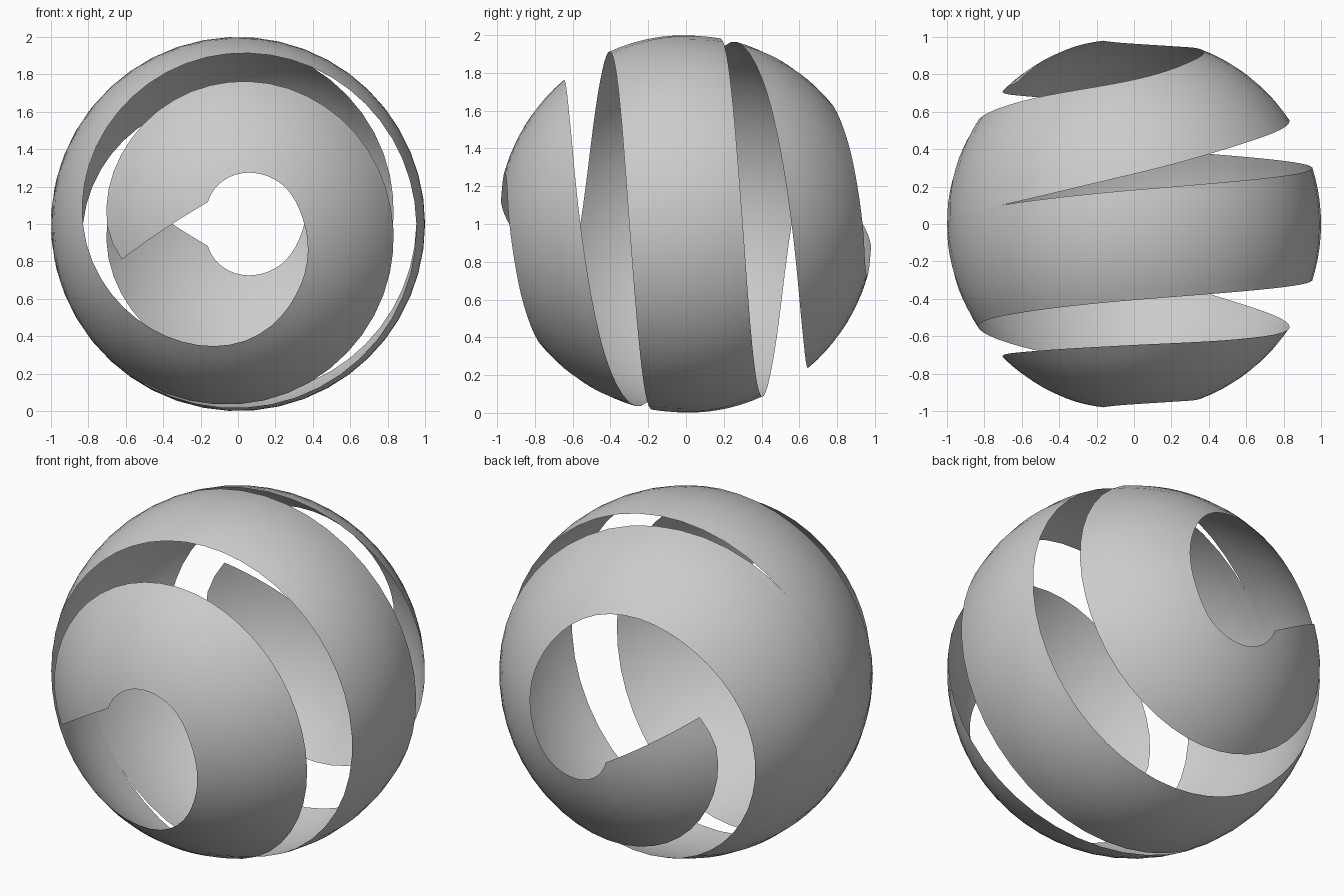
import bpy, bmesh
from math import radians, sin, cos
from mathutils import Vector

if "Cube" in bpy.data.objects:
    bpy.data.objects.remove(bpy.data.objects["Cube"])

# Edge profiles: (turn angle around the y axis, latitude towards +y), in degrees
FRONT_EDGE = [(0, -17.5), (90, -24), (135, -28.5), (180, -34), (225, -42.5), (270, -50.5),
              (315, -62), (360, -69.2), (405, -71.7), (450, -74.5), (504, -78.5)]
BACK_EDGE = [(0, 17.5), (90, 10.5), (131, 6.3), (180, 0.2), (229, -6.5), (270, -15.5),
             (315, -26.5), (360, -34), (405, -38), (450, -40.3), (495, -42.7),
             (540, -45.5), (557, -49.5)]


def smooth_lookup(table, a):
    """Hermite interpolation through the table."""
    n = len(table)

    def slope(i):
        lo, hi = max(i - 1, 0), min(i + 1, n - 1)
        return (table[hi][1] - table[lo][1]) / (table[hi][0] - table[lo][0])

    i = 0
    while i < n - 2 and a > table[i + 1][0]:
        i += 1
    (x0, y0), (x1, y1) = table[i], table[i + 1]
    h = x1 - x0
    t = (a - x0) / h
    return ((2*t**3 - 3*t**2 + 1) * y0 + (t**3 - 2*t**2 + t) * h * slope(i)
            + (3*t**2 - 2*t**3) * y1 + (t**3 - t**2) * h * slope(i + 1))


def on_sphere(turn, lat):
    p, l = radians(turn), radians(lat)
    return Vector((cos(l) * cos(p), sin(l), cos(l) * sin(p)))


def section(s):
    """Row of points across the band; s runs -1..1, the halves mirror about the x axis."""
    t = abs(s)
    front = on_sphere(504 * t, smooth_lookup(FRONT_EDGE, 504 * t))
    back = on_sphere(557 * t, smooth_lookup(BACK_EDGE, 557 * t))
    if s < 0:
        front, back = [Vector((v.x, -v.y, -v.z)) for v in (back, front)]
    return [front.slerp(back, k / ACROSS) for k in range(ACROSS + 1)]


# Spiral band wrapped on a unit sphere
ACROSS, HALF = 10, 70
bm = bmesh.new()
rows = [[bm.verts.new(p + Vector((0, 0, 1))) for p in section(i / HALF)]
        for i in range(-HALF, HALF + 1)]
for r0, r1 in zip(rows, rows[1:]):
    for k in range(ACROSS):
        f = bm.faces.new((r0[k], r0[k + 1], r1[k + 1], r1[k]))
        f.smooth = True
        f.normal_update()
        if f.normal.dot(f.calc_center_median() - Vector((0, 0, 1))) < 0:
            f.normal_flip()
mesh = bpy.data.meshes.new("spiral_band")
bm.to_mesh(mesh)
bm.free()
band = bpy.data.objects.new("spiral_band", mesh)
bpy.context.collection.objects.link(band)
